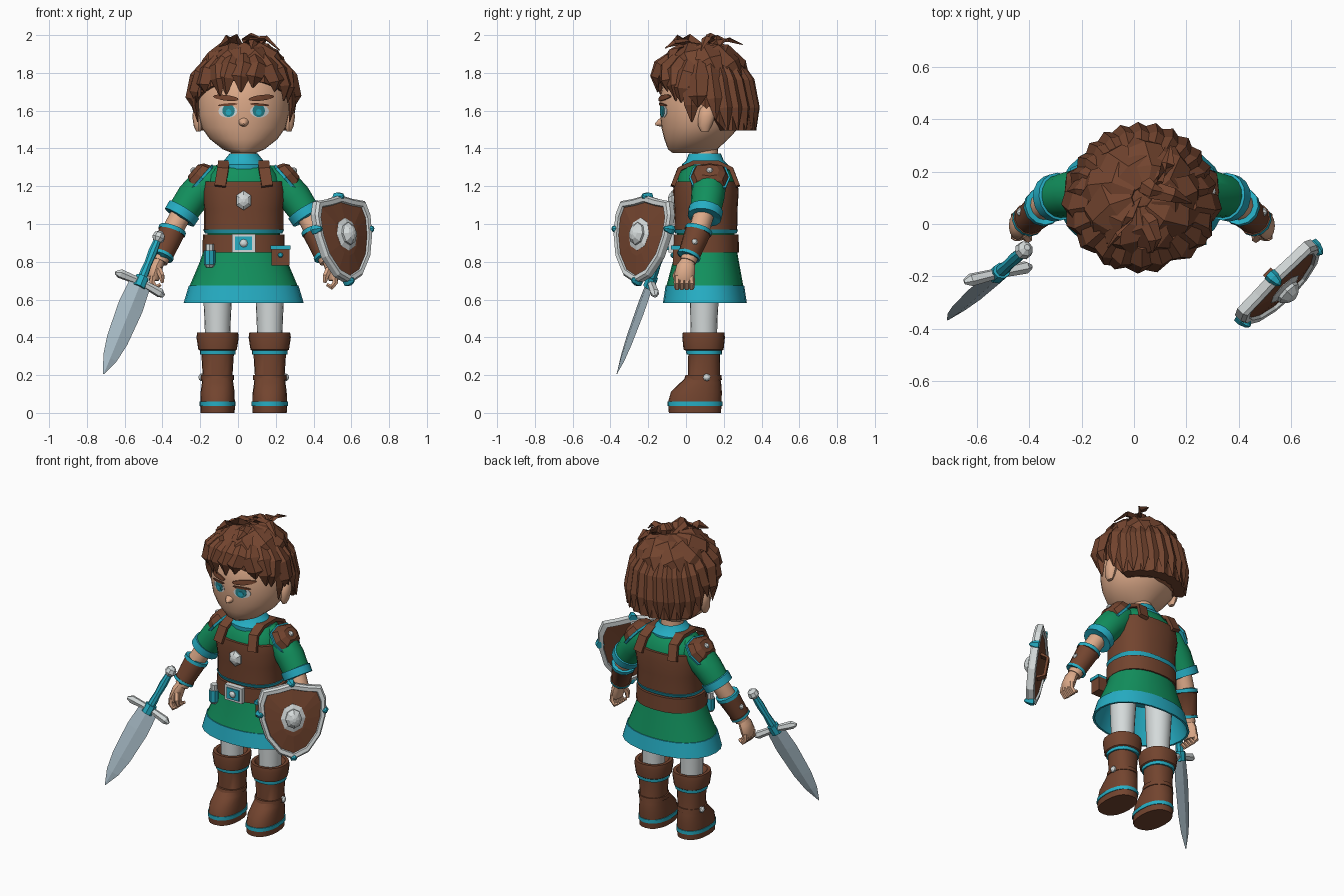
import bpy, bmesh, random
from math import sin, cos, pi, radians
from mathutils import Vector, Matrix
from mathutils.bvhtree import BVHTree

random.seed(4)
if "Cube" in bpy.data.objects:
    bpy.data.objects.remove(bpy.data.objects["Cube"])
CX, CY = 0.03, 0.105          # body axis


def material(name, *rgb):
    m = bpy.data.materials.new(name)
    m.use_nodes = True
    m.diffuse_color = (*rgb, 1)
    m.node_tree.nodes["Principled BSDF"].inputs["Base Color"].default_value = (*rgb, 1)
    return m


BROWN = material("brown leather", .17, .058, .028)
GREEN = material("green cloth", .006, .28, .11)
CYAN = material("cyan trim", .019, .42, .55)
WHITE = material("pale metal", .66, .70, .70)
SKIN = material("skin", .72, .40, .25)
STEEL = material("blade steel", .40, .51, .58)
TEAL = material("eye teal", .02, .24, .28)


def skin(name, rings, mats, smooth=True, M=None):
    """Closed skin over rings of points, with one material per band."""
    bands = len(rings) - 1
    mats = mats if isinstance(mats, list) else [mats] * bands
    slots = list(dict.fromkeys(mats))
    bm = bmesh.new()
    vs = [[bm.verts.new(M @ Vector(p) if M else p) for p in r] for r in rings]
    n = len(vs[0])
    for b in range(bands):
        for i in range(n):
            j = (i + 1) % n
            f = bm.faces.new((vs[b][i], vs[b][j], vs[b + 1][j], vs[b + 1][i]))
            f.material_index = slots.index(mats[b])
    bm.faces.new(vs[0]).material_index = slots.index(mats[0])
    bm.faces.new(vs[-1]).material_index = slots.index(mats[-1])
    bmesh.ops.recalc_face_normals(bm, faces=bm.faces)
    me = bpy.data.meshes.new(name)
    bm.to_mesh(me)
    bm.free()
    for m in slots:
        me.materials.append(m)
    ob = bpy.data.objects.new(name, me)
    bpy.context.collection.objects.link(ob)
    ob["smooth"] = smooth
    return ob


def oval(n, power=2.0, turn=0.0):
    e = 2 / power
    for i in range(n):
        a = 2 * pi * i / n + turn
        c, s = cos(a), sin(a)
        yield (abs(c) ** e * (1 if c > 0 else -1), abs(s) ** e * (1 if s > 0 else -1))


def loft(name, rows, mats, x=CX, n=24, power=2.0, smooth=True, M=None, turn=0.0):
    """Rows are (z, centre y, x radius, y radius)."""
    rings = [[Vector((x + u * a, cy + v * b, z)) for u, v in oval(n, power, turn)]
             for z, cy, a, b in rows]
    return skin(name, rings, mats, smooth, M)


def tube(name, pts, radii, mats, side=(0, 1, 0), n=12, smooth=True, M=None, turn=0.0):
    pts, rings = [Vector(p) for p in pts], []
    for i, p in enumerate(pts):
        t = (pts[min(i + 1, len(pts) - 1)] - pts[max(i - 1, 0)]).normalized()
        u = Vector(side)
        u = (u - t * u.dot(t)).normalized()
        v = t.cross(u)
        a, b = radii[i] if isinstance(radii[i], tuple) else (radii[i], radii[i])
        rings.append([p + u * (a * c) + v * (b * s) for c, s in oval(n, 2, turn)])
    return skin(name, rings, mats, smooth, M)


def frame(origin, x, z):
    z = Vector(z).normalized()
    x = Vector(x)
    x = (x - z * x.dot(z)).normalized()
    m = Matrix((x, z.cross(x), z)).transposed().to_4x4()
    m.translation = origin
    return m


def dome(name, M, rx, ry, h, mats=WHITE, n=8):
    rows = [(-.01, 0, rx, ry), (.25 * h, 0, rx, ry), (.8 * h, 0, rx * .6, ry * .6), (h, 0, rx * .2, ry * .2)]
    return loft(name, rows, mats, 0, n, smooth=False, M=M)


def box(name, x, y, z, sx, sy, sz, mat):
    k = .7071
    return loft(name, [(z - sz / 2, y, sx * k, sy * k), (z + sz / 2, y, sx * k, sy * k)],
                mat, x, 4, smooth=False, turn=pi / 4)


# Head, neck, nose and face
head = loft("head", [(1.375, .03, .06, .1), (1.395, .035, .11, .13), (1.45, .055, .18, .17),
                     (1.51, .075, .222, .205), (1.58, .085, .24, .222), (1.66, .09, .243, .23),
                     (1.76, .095, .225, .215), (1.86, .1, .16, .15), (1.91, .1, .05, .05)], SKIN, n=32)
loft("neck", [(1.28, .1, .075, .075), (1.4, .1, .065, .068)], SKIN)
tube("nose", [(CX, -.10, 1.545), (CX, -.14, 1.535), (CX, -.163, 1.527)], [(.04, .035), (.022, .02), (.005, .005)], SKIN, (1, 0, 0))
surface = BVHTree.FromPolygons([v.co for v in head.data.vertices], [p.vertices[:] for p in head.data.polygons])


def face_plate(name, x, z, rx, rz, mat, lift, tilt=0.0):
    rings = []
    for scale, up in ((1, -.01), (1, lift), (.6, lift), (.1, lift)):
        ring = []
        for u, v in oval(16):
            px, pz = u * rx * scale, v * rz * scale
            qx, qz = x + px * cos(tilt) - pz * sin(tilt), z + px * sin(tilt) + pz * cos(tilt)
            y = surface.ray_cast(Vector((qx, -2, qz)), Vector((0, 1, 0)))[0].y
            ring.append(Vector((qx, y - up, qz)))
        rings.append(ring)
    skin(name, rings, mat, False)


for s, side in ((-1, "right"), (1, "left")):
    ex = CX + s * .084
    face_plate(side + "_eye_white", ex, 1.597, .05, .034, WHITE, .003)
    face_plate(side + "_iris", ex - s * .004, 1.6, .033, .034, TEAL, .005)
    face_plate(side + "_pupil", ex - s * .004, 1.592, .015, .016, CYAN, .007)
    face_plate(side + "_eyelid", ex, 1.632, .052, .007, BROWN, .008, s * -.08)
    face_plate(side + "_eyebrow", ex + s * .01, 1.668, .068, .015, BROWN, .009, s * .12)
    loft(side + "_ear", [(1.49, .1, .012, .02), (1.52, .1, .025, .036), (1.57, .11, .032, .045),
                         (1.61, .115, .026, .04), (1.63, .115, .01, .02)], SKIN, CX + s * .24, 12)


# Hair: ridged cap, then separate locks
def hem(a):
    f = cos(a)
    return 1.62 + .14 * f if f > 0 else 1.62 - .125 * min(1, -2.5 * f)


def hair_point(a, phi, grow=1.0):
    r = max(sin(phi), 0) ** .7 * grow
    return Vector((CX + .268 * r * sin(a), .1 - (.25 if cos(a) > 0 else .27) * r * cos(a),
                   hem(a) + (1.945 - hem(a)) * cos(phi)))


SEG = 44
cap = []
for phi, shrink in ((.03, 1), (.25, 1), (.55, 1), (.9, 1), (1.25, 1), (pi / 2, .97), (pi / 2, .72)):
    cap.append([hair_point(2 * pi * i / SEG, phi, shrink * (1 + (.03 if i % 2 else -.025) * sin(phi)))
                for i in range(SEG)])
skin("hair_cap", cap, BROWN, False)


def lock(name, pts, side, w, t):
    tube(name, pts, [(w * .5, t * .5), (w, t), (w * .8, t * .8), (.004, .003)], BROWN, side, 4, False)


for i in range(11):                       # fringe
    a = radians(-80 + 16 * i)
    drop = random.uniform(.035, .085) - .03 * abs(sin(a))
    b = a + random.uniform(-.12, .12)
    tip = hair_point(b, pi / 2, 1.0) - Vector((0, 0, drop))
    lock("fringe_lock", [hair_point(a, .75, .98), hair_point(a, 1.1, 1.05), hair_point(b, 1.45, 1.07), tip],
         (cos(a), sin(a), 0), .062, .03)
for i in range(13):                       # sides and back
    a = radians(98 + 13.7 * i)
    lock("back_lock", [hair_point(a, .5, .98), hair_point(a, .95, 1.01), hair_point(a + .05, 1.3, 1.02),
                       hair_point(a + .08, 1.57, 1.0)], (cos(a), sin(a), 0), .05, .028)
for i in range(9):                        # swept crown
    a = 2 * pi * i / 9 + .3
    lock("crown_lock", [hair_point(a - .5, .06), hair_point(a - .25, .3, 1.02), hair_point(a, .65, 1.04),
                        hair_point(a + .3, 1.05, 1.03)], (cos(a), sin(a), .1), .085, .028)
for pts in ([(.0, .16, 1.92), (.07, .13, 1.975), (.15, .11, 1.985), (.22, .08, 1.92)],
            [(.02, .1, 1.93), (-.02, .02, 1.975), (-.06, -.04, 1.975), (-.1, -.09, 1.94)],
            [(.06, .12, 1.93), (.1, .17, 1.97), (.13, .23, 1.975), (.14, .3, 1.95)],
            [(.0, .08, 1.92), (.06, .0, 1.965), (.08, -.06, 1.965), (.07, -.11, 1.93)],
            [(.05, .15, 1.93), (.04, .15, 1.98), (.07, .13, 2.0), (.12, .12, 1.985)]):
    lock("cowlick", pts, (.5, .7, 0), .035, .016)
for s in (-1, 1):                         # sideburns
    lock("sideburn", [(CX + s * .2, .02, 1.8), (CX + s * .255, .03, 1.72), (CX + s * .257, .03, 1.63),
                      (CX + s * .243, .03, 1.54)], (0, 1, 0), .05, .022)

# Tunic, vest, belt and skirt
loft("tunic", [(.9, CY, .19, .15), (1.18, CY, .205, .16), (1.26, CY, .185, .145), (1.31, CY, .14, .11),
               (1.34, CY, .08, .08)], GREEN, power=2.3)
loft("collar", [(1.29, .1, .135, .12), (1.315, .1, .138, .122), (1.335, .1, .105, .1),
                (1.372, .1, .075, .085), (1.36, .1, .062, .07)], CYAN)
loft("vest", [(.95, CY, .205, .163), (.972, CY, .216, .172), (.972, CY, .21, .166), (1.08, CY, .21, .168),
              (1.17, CY, .223, .174), (1.225, CY, .216, .168), (1.225, CY, .19, .145)],
     [CYAN, CYAN] + [BROWN] * 4, power=2.4)
loft("belt", [(.85, CY, .205, .165), (.85, CY, .218, .176), (.945, CY, .216, .173), (.945, CY, .2, .16)],
     BROWN, power=2.3)
loft("skirt", [(.9, CY, .2, .158), (.8, CY, .232, .175), (.675, .1, .285, .203), (.675, .1, .29, .208),
               (.582, .1, .318, .222), (.582, .1, .305, .21), (.67, .1, .27, .19), (.8, CY, .21, .155)],
     [GREEN, GREEN] + [CYAN] * 5, power=2.2)
for s in (-1, 1):
    sx = CX + s * .125
    tube("shoulder_strap", [(sx, -.07, 1.2), (sx - s * .015, -.035, 1.29), (sx - s * .02, .04, 1.325),
                            (sx - s * .02, .17, 1.325), (sx - s * .015, .24, 1.29), (sx, .275, 1.2)],
         [(.042, .016)] * 6, BROWN, (1, 0, 0), 4, False, turn=pi / 4)
dome("chest_gem", frame((CX, -.066, 1.125), (0, 0, 1), (0, -1, 0)), .052, .045, .03, n=6)
box("buckle_frame", CX, -.078, .898, .125, .03, .1, WHITE)
box("buckle_plate", CX, -.088, .898, .09, .024, .07, CYAN)
dome("buckle_stud", frame((CX, -.1, .898), (1, 0, 0), (0, -1, 0)), .022, .022, .014)
box("pouch", CX + .195, -.035, .825, .095, .07, .09, BROWN)
box("pouch_flap", CX + .195, -.04, .875, .105, .08, .02, CYAN)
dome("pouch_stud", frame((CX + .195, -.07, .835), (1, 0, 0), (0, -1, 0)), .014, .014, .012, CYAN)
loft("vial", [(.77, -.035, .018, .018), (.785, -.035, .03, .03), (.86, -.035, .03, .03), (.86, -.035, .022, .022),
              (.895, -.035, .022, .022)], [WHITE, CYAN, WHITE, WHITE], CX - .18, 8, smooth=False)

# Legs, boots and arms on both sides
for s, side in ((-1, "right"), (1, "left")):
    lx = CX + s * .138
    loft(side + "_leg", [(.36, .095, .065, .068), (.5, .095, .07, .072), (.8, .1, .085, .085)], WHITE, lx, 20)
    loft(side + "_boot", [(0, .047, .09, .138), (.037, .047, .092, .141), (.037, .047, .096, .145),
                          (.06, .047, .096, .145), (.06, .047, .091, .141), (.11, .055, .09, .135),
                          (.16, .078, .083, .108), (.2, .095, .079, .084), (.31, .096, .086, .084),
                          (.31, .096, .094, .094), (.33, .096, .094, .096), (.335, .093, .102, .106),
                          (.4, .093, .112, .113), (.425, .093, .108, .11), (.425, .093, .088, .09),
                          (.38, .094, .06, .06)],
         [BROWN, CYAN, CYAN, CYAN] + [BROWN] * 4 + [CYAN] * 2 + [BROWN] * 5, lx, 20, 2.3)
    loft(side + "_ankle_strap", [(.175, .09, .088, .1), (.2, .092, .088, .095)], BROWN, lx, 20)
    dome(side + "_ankle_stud", frame((lx + s * .085, .11, .188), (0, 1, 0), (s, 0, 0)), .02, .02, .016)

    def arm(off, y, z):
        return Vector((CX + s * off, y, z))
    tube(side + "_sleeve", [arm(.12, .115, 1.24), arm(.2, .122, 1.215), arm(.27, .115, 1.14), arm(.315, .105, 1.075),
                            arm(.315, .105, 1.075), arm(.34, .098, 1.035), arm(.34, .098, 1.035)],
         [.075, .092, .088, .082, .092, .09, .06], [GREEN] * 3 + [CYAN] * 3, n=16)
    tube(side + "_forearm", [arm(.31, .105, 1.09), arm(.375, .07, .97), arm(.445, .01, .8)], [.055, .055, .043], SKIN)
    tube(side + "_bracer", [arm(.375, .068, .975), arm(.375, .068, .975), arm(.382, .062, .955), arm(.382, .062, .955),
                            arm(.43, .018, .84), arm(.43, .018, .84), arm(.436, .012, .825), arm(.436, .012, .825)],
         [.05, .074, .074, .069, .059, .064, .064, .04], [CYAN, CYAN] + [BROWN] * 3 + [CYAN] * 2)
    dome(side + "_bracer_stud", frame(arm(.462, .045, .905), (0, 1, 0), (s, -.1, .3)), .018, .018, .016)
    tube(side + "_hand", [arm(.445, .01, .81), arm(.462, 0, .775), arm(.475, -.008, .73), arm(.475, -.01, .7)],
         [(.035, .03), (.05, .034), (.054, .034), (.045, .025)], SKIN)
    for k in range(4):
        y = .03 - k * .026
        tube(side + "_finger", [arm(.482, y, .725), arm(.485, y, .69), arm(.465, y, .665), arm(.44, y, .68)],
             [.016, .017, .016, .01], SKIN, n=6)
    tube(side + "_thumb", [arm(.45, -.035, .76), arm(.435, -.055, .725), arm(.43, -.05, .69)], [.02, .018, .01], SKIN, n=6)
    pad = frame(arm(.2, .125, 1.225), (0, 1, 0), (s * .75, 0, .66))
    loft(side + "_shoulder_pad", [(.02, 0, .108, .088), (.035, 0, .11, .09), (.036, 0, .1, .08),
                                  (.07, 0, .085, .066), (.09, 0, .05, .04)], [CYAN, CYAN, BROWN, BROWN],
         0, 8, 3, False, pad)
    dome(side + "_pad_stud", pad @ Matrix.Translation((0, 0, .088)), .018, .018, .016)

# Sword, along its own z axis from pommel to tip
S = frame((-.42, -.1, .93), (.25, .055, -.13), (-.29, -.265, -.72))
loft("pommel", [(-.034, 0, .012, .012), (-.018, 0, .03, .03), (.008, 0, .035, .035), (.03, 0, .018, .018)],
     WHITE, 0, 8, smooth=False, M=S)
loft("grip", [(.02, 0, .02, .02), (.09, 0, .025, .025), (.16, 0, .021, .021), (.22, 0, .025, .025),
              (.27, 0, .022, .022)], CYAN, 0, 8, M=S)
tube("crossguard", [(-.145, 0, .285), (-.12, 0, .278), (0, 0, .27), (.12, 0, .278), (.145, 0, .285)],
     [.01, .025, .02, .025, .01], WHITE, (0, 1, 0), 6, False, S)
loft("guard_block", [(.24, 0, .036, .032), (.3, 0, .036, .032)], CYAN, 0, 8, smooth=False, M=S)
loft("blade", [(.28, 0, .06, .014), (.42, 0, .07, .014), (.62, 0, .06, .012), (.73, 0, .04, .009),
               (.825, 0, .002, .002)], STEEL, 0, 4, smooth=False, M=S)

# Shield, facing along its own z axis
H = frame((.56, -.233, .922), (.707, .707, 0), (.697, -.697, .17))
half = [(.09, .212), (.18, .2), (.205, .13), (.2, .02), (.165, -.1), (.09, -.2)]
outline = [(0, .232)] + half + [(0, -.24)] + [(-x, y) for x, y in reversed(half)]
steps = [(.02, -.008), (.85, -.012), (.87, -.024), (1, -.02), (1, .012), (.95, .026), (.85, .024),
         (.83, .012), (.4, .026), (.02, .03)]
skin("shield", [[(x * k, y * k, z) for x, y in outline] for k, z in steps],
     [BROWN] + [WHITE] * 6 + [BROWN] * 2, False, H)
dome("shield_boss", H @ Matrix.Translation((0, .02, .022)), .075, .088, .022)
dome("shield_boss_top", H @ Matrix.Translation((0, .02, .04)), .05, .06, .04)
for x, y in ((0, .225), (0, -.228), (.195, .05), (-.195, .05)):
    dome("shield_clip", H @ Matrix.Translation((x, y, -.012)), .026, .026, .05, CYAN, 6)
tube("shield_handle", [(0, .09, -.01), (0, .07, -.055), (0, -.05, -.055), (0, -.07, -.01)],
     [(.03, .012)] * 4, BROWN, (1, 0, 0), 4, False, H, pi / 4)

# Smooth shading on rounded parts
bpy.ops.object.select_all(action='DESELECT')
for ob in bpy.context.scene.objects:
    if ob.get("smooth"):
        ob.select_set(True)
        bpy.context.view_layer.objects.active = ob
bpy.ops.object.shade_smooth_by_angle(angle=radians(35))
